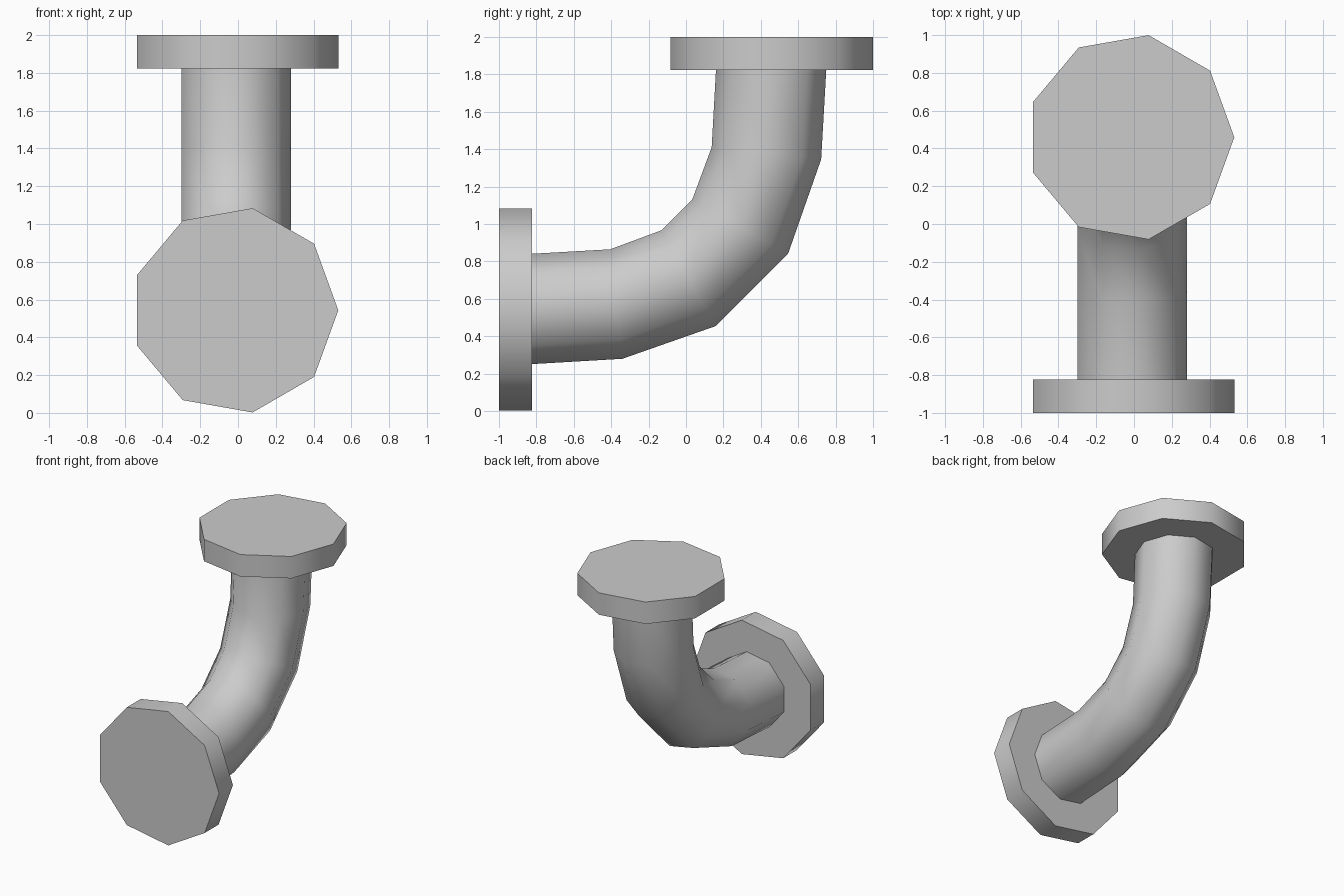
import bpy, bmesh
from math import cos, sin, radians, tau

if "Cube" in bpy.data.objects:
    bpy.data.objects.remove(bpy.data.objects["Cube"])

SIDES = 9
CX = -0.018


def sweep(name, stations, radius):
    """Nine-sided tube through stations (y, z, tangent angle in the YZ plane)."""
    bm = bmesh.new()
    rings = []
    for y, z, angle in stations:
        a = radians(angle)
        ring = []
        for i in range(SIDES):
            t = tau * i / SIDES
            u, v = radius * cos(t), radius * sin(t)
            ring.append(bm.verts.new((CX + u, y - v * sin(a), z + v * cos(a))))
        rings.append(ring)
    for r0, r1 in zip(rings, rings[1:]):
        for i in range(SIDES):
            j = (i + 1) % SIDES
            bm.faces.new((r0[i], r0[j], r1[j], r1[i]))
    bm.faces.new(rings[0])
    bm.faces.new(rings[-1])
    bmesh.ops.recalc_face_normals(bm, faces=bm.faces)
    mesh = bpy.data.meshes.new(name)
    bm.to_mesh(mesh)
    bm.free()
    obj = bpy.data.objects.new(name, mesh)
    bpy.context.collection.objects.link(obj)
    bpy.ops.object.select_all(action='DESELECT')
    obj.select_set(True)
    bpy.context.view_layer.objects.active = obj
    bpy.ops.object.shade_smooth_by_angle(angle=radians(50))
    return obj


# Curved elbow pipe, ends sunk slightly into the flanges
sweep("elbow_pipe", [
    (-0.84, 0.545, 3), (-0.373, 0.572, 6.3), (0.013, 0.71, 29.7),
    (0.29, 0.987, 60.3), (0.43, 1.378, 83.7), (0.456, 1.84, 87)], 0.299)

# End flanges: one facing forward, one facing up
sweep("front_flange", [(-1.0, 0.543, 0), (-0.823, 0.543, 0)], 0.549)
sweep("top_flange", [(0.459, 1.823, 90), (0.459, 2.0, 90)], 0.549)
